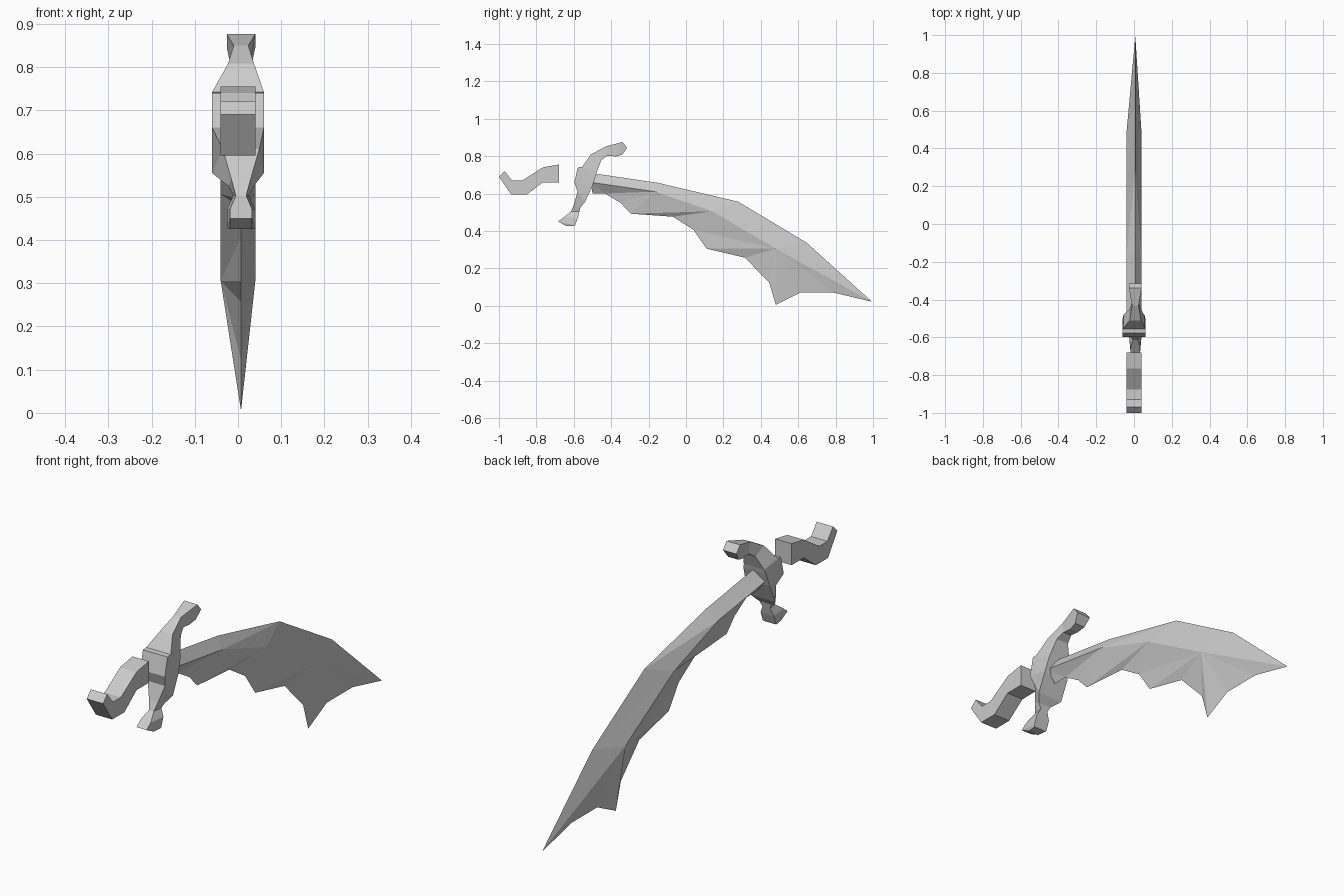
import bpy
import bmesh

cube = bpy.data.objects.get("Cube")
if cube:
    bpy.data.objects.remove(cube)

grey = bpy.data.materials.new("plain grey")
grey.use_nodes = True
GREY = (0.6, 0.6, 0.6, 1)
grey.diffuse_color = GREY
grey.node_tree.nodes["Principled BSDF"].inputs["Base Color"].default_value = GREY

MID = 0.007  # slight sideways offset of the thin parts


def finish(name, bm):
    bmesh.ops.remove_doubles(bm, verts=bm.verts, dist=0.0005)
    bmesh.ops.recalc_face_normals(bm, faces=bm.faces)
    mesh = bpy.data.meshes.new(name)
    bm.to_mesh(mesh)
    bm.free()
    mesh.materials.append(grey)
    obj = bpy.data.objects.new(name, mesh)
    bpy.context.collection.objects.link(obj)
    return obj


def loft(name, rings):
    """Skin a list of equal closed rings and cap both ends."""
    bm = bmesh.new()
    loops = [[bm.verts.new(p) for p in ring] for ring in rings]
    n = len(loops[0])
    for a, b in zip(loops, loops[1:]):
        for i in range(n):
            j = (i + 1) % n
            bm.faces.new((a[i], a[j], b[j], b[i]))
    bm.faces.new(loops[0])
    bm.faces.new(loops[-1])
    return finish(name, bm)


def section(outer, inner, w_out, w_in):
    """Four-cornered section from an outer and an inner (y, z) point."""
    def side(p, w):
        c = MID if w < 0.05 else 0
        return [(c - w, *p), (c + w, *p)]
    return side(outer, w_out) + side(inner, w_in)[::-1]


# Bent grip of constant width
grip = [((-1.0, .69), (-.97, .72)), ((-.935, .595), (-.93, .67)),
        ((-.85, .595), (-.875, .67)), ((-.765, .66), (-.765, .74)),
        ((-.68, .66), (-.68, .755))]
loft("grip", [[(-.04, *lo), (.04, *lo), (.04, *hi), (-.04, *hi)]
              for lo, hi in grip])

# Curved guard with hooked upper end and flared lower end
guard = [((-.315, .845), (-.34, .808), .033, .025),
         ((-.34, .876), (-.375, .798), .033, .02),
         ((-.433, .85), (-.42, .802), .017, .02),
         ((-.51, .808), (-.452, .78), .03, .03),
         ((-.555, .742), (-.475, .72), .06, .05),
         ((-.578, .74), (-.48, .7), .06, .055),
         ((-.597, .66), (-.5, .64), .06, .06),
         ((-.58, .61), (-.54, .555), .042, .06),
         ((-.6, .54), (-.565, .525), .022, .03),
         ((-.615, .503), (-.57, .503), .012, .018),
         ((-.655, .472), (-.578, .47), .025, .033),
         ((-.684, .45), (-.593, .43), .025, .033),
         ((-.636, .425), (-.597, .425), .025, .03)]
loft("guard", [section(*s) for s in guard])

# Blade: centre ridge, wide shoulder on each side, scalloped cutting edge
tip = (.995, .021)
ridge = [(-.475, .705), (-.15, .657), (.28, .556), (.645, .337), tip]
shoulder = [(-.51, .66), (-.165, .61), (.14, .505), (.48, .305), tip]
edge_fans = [[(-.5, .6), (-.433, .6)],
             [(-.433, .6), (-.35, .55), (-.295, .492)],
             [(-.295, .492), (-.07, .476), (.04, .406)],
             [(.04, .406), (.11, .305), (.315, .257), (.445, .123),
              (.48, .005), (.61, .07), (.79, .07)],
             [(.79, .07)]]

bm = bmesh.new()


def face(*pts):
    bm.faces.new([bm.verts.new(p) for p in pts])


def centre(p):
    return (MID, *p)


for s in (-1, 1):
    def wide(p):
        return (MID if p == tip else s * .04, *p)
    for i in range(4):
        a, b = wide(shoulder[i]), wide(shoulder[i + 1])
        face(centre(ridge[i]), centre(ridge[i + 1]), a)
        if i < 3:
            face(centre(ridge[i + 1]), b, a)
        else:
            face(centre(tip), centre(edge_fans[4][0]), a)
        # triangles fanning from the shoulder to the scallops
        fan = edge_fans[i]
        for p, q in zip(fan, fan[1:]):
            face(a, centre(p), centre(q))
        if i < 3:
            face(a, centre(fan[-1]), b)
    face(centre(ridge[0]), wide(shoulder[0]), centre(edge_fans[0][0]))
finish("blade", bm)
